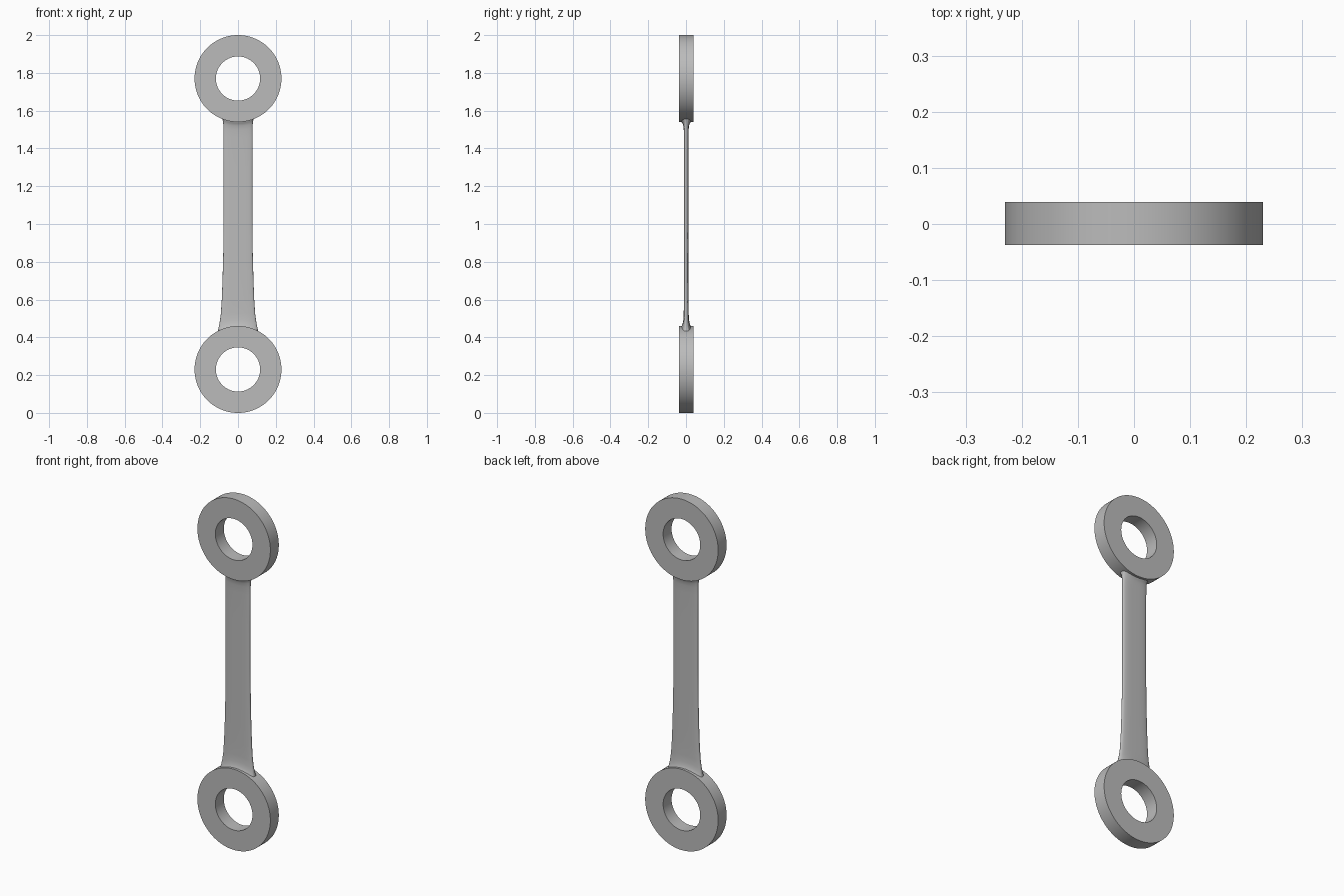
import bpy, bmesh, math

cube = bpy.data.objects.get("Cube")
if cube:
    bpy.data.objects.remove(cube, do_unlink=True)

steel = bpy.data.materials.new("grey steel")
steel.use_nodes = True
GREY = (0.5, 0.5, 0.5, 1)
steel.diffuse_color = GREY
steel.node_tree.nodes["Principled BSDF"].inputs["Base Color"].default_value = GREY

OUTER, INNER = 0.23, 0.117
Y_FRONT, Y_BACK = -0.037, 0.039
Y_MID = (Y_FRONT + Y_BACK) / 2


def finish(name, bm, angle):
    bmesh.ops.recalc_face_normals(bm, faces=bm.faces)
    mesh = bpy.data.meshes.new(name)
    bm.to_mesh(mesh)
    bm.free()
    mesh.materials.append(steel)
    obj = bpy.data.objects.new(name, mesh)
    bpy.context.collection.objects.link(obj)
    bpy.ops.object.select_all(action="DESELECT")
    obj.select_set(True)
    bpy.context.view_layer.objects.active = obj
    bpy.ops.object.shade_smooth_by_angle(angle=math.radians(angle))


def bridge(bm, a, b):
    n = len(a)
    for i in range(n):
        j = (i + 1) % n
        bm.faces.new((a[i], a[j], b[j], b[i]))


# Flat ring eye: a rectangular section turned about its hole
def ring(name, z, sides=96):
    bm = bmesh.new()
    loops = []
    for r, y in ((OUTER, Y_FRONT), (OUTER, Y_BACK), (INNER, Y_BACK), (INNER, Y_FRONT)):
        angles = [math.tau * i / sides for i in range(sides)]
        loops.append([bm.verts.new((r * math.cos(a), y, z + r * math.sin(a))) for a in angles])
    for k in range(4):
        bridge(bm, loops[k], loops[(k + 1) % 4])
    finish(name, bm, 30)


# Thin shank: rounded flat sections lofted upwards, flaring into both eyes
# (height, half width, half thickness, how far the section follows the eye's curve)
SECTIONS = [
    (0.435, 0.112, 0.031, 1), (0.452, 0.109, 0.028, 1), (0.464, 0.106, 0.022, 1),
    (0.476, 0.102, 0.018, 0.9), (0.495, 0.097, 0.0145, 0.7), (0.53, 0.091, 0.013, 0.4),
    (0.60, 0.086, 0.0125, 0.1), (0.70, 0.082, 0.012, 0), (0.85, 0.078, 0.012, 0),
    (1.05, 0.076, 0.012, 0), (1.30, 0.076, 0.012, 0), (1.46, 0.077, 0.012, 0),
    (1.50, 0.077, 0.013, -0.4), (1.52, 0.078, 0.015, -0.7), (1.532, 0.080, 0.019, -1),
    (1.54, 0.083, 0.025, -1), (1.56, 0.086, 0.029, -1),
]


def shank(sides=48):
    bm = bmesh.new()
    loops = []
    for z, w, d, follow in SECTIONS:
        loop = []
        for i in range(sides):
            c, s = math.cos(math.tau * i / sides), math.sin(math.tau * i / sides)
            x = math.copysign(abs(c) ** 0.6, c) * w
            y = math.copysign(abs(s) ** 0.6, s) * d
            sag = OUTER - math.sqrt(OUTER ** 2 - x * x)
            loop.append(bm.verts.new((x, Y_MID + y, z - follow * sag)))
        loops.append(loop)
    for a, b in zip(loops, loops[1:]):
        bridge(bm, a, b)
    bm.faces.new(loops[0])
    bm.faces.new(loops[-1])
    finish("shank", bm, 60)


ring("lower_eye", OUTER)
ring("upper_eye", 2 - OUTER)
shank()
